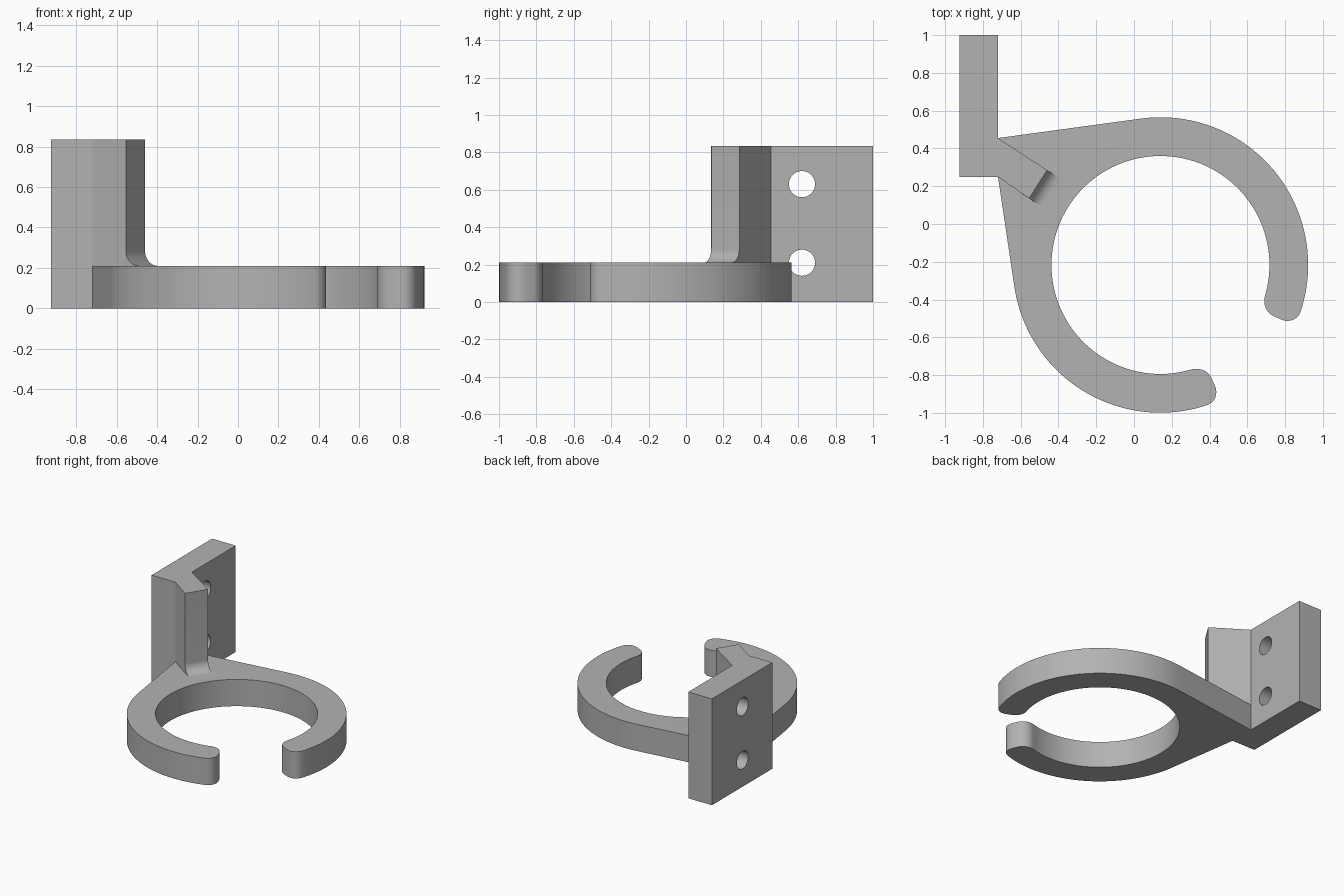
import bpy, bmesh, math
from mathutils import Vector, Matrix

if "Cube" in bpy.data.objects:
    bpy.data.objects.remove(bpy.data.objects["Cube"], do_unlink=True)

grey = bpy.data.materials.new("plain grey")
grey.use_nodes = True
grey.diffuse_color = (0.45, 0.45, 0.45, 1)
grey.node_tree.nodes["Principled BSDF"].inputs["Base Color"].default_value = grey.diffuse_color


def extrude(name, outline, depth, matrix=Matrix()):
    """Prism from a closed 2D outline, extruded along local z."""
    bm = bmesh.new()
    face = bm.faces.new([bm.verts.new((p[0], p[1], 0)) for p in outline])
    new = bmesh.ops.extrude_face_region(bm, geom=[face])["geom"]
    bmesh.ops.translate(bm, vec=(0, 0, depth),
                        verts=[v for v in new if isinstance(v, bmesh.types.BMVert)])
    bmesh.ops.transform(bm, matrix=matrix, verts=bm.verts)
    bmesh.ops.recalc_face_normals(bm, faces=bm.faces)
    mesh = bpy.data.meshes.new(name)
    bm.to_mesh(mesh)
    bm.free()
    obj = bpy.data.objects.new(name, mesh)
    bpy.context.collection.objects.link(obj)
    mesh.materials.append(grey)
    return obj


def boolean(target, tool, operation):
    bpy.context.view_layer.objects.active = target
    mod = target.modifiers.new(operation, "BOOLEAN")
    mod.operation, mod.object, mod.solver = operation, tool, "EXACT"
    bpy.ops.object.modifier_apply(modifier=mod.name)
    bpy.data.objects.remove(tool, do_unlink=True)


CENTRE = Vector((0.14, -0.217))
R_IN, R_OUT, RING_H = 0.577, 0.782, 0.21
POST_H = 0.835
GAP_A, GAP_B = math.radians(-24.3), math.radians(294.3)
back_corner, front_corner = Vector((-0.72, 0.455)), Vector((-0.72, 0.25))


def polar(r, a):
    return CENTRE + Vector((r * math.cos(a), r * math.sin(a)))


def arc(r, a, b, n):
    return [polar(r, a + (b - a) * i / n) for i in range(n + 1)]


def tangent_angle(p, side):
    d = p - CENTRE
    return math.atan2(d.y, d.x) % math.tau + side * math.acos(R_OUT / d.length)


# Open ring: rounded tips, joined to the post by two tangent flanks
TIP = 0.08


def tip(end, inward):
    """Rounded tip from the inner to the outer radius; inward is the angular sign."""
    points = []
    for r, start in ((R_IN + TIP, math.pi), (R_OUT - TIP, math.pi / 2)):
        for i in range(9):
            t = start - i * math.pi / 16
            rr = r + TIP * math.cos(t)
            points.append(polar(rr, end + inward * TIP * (1 - math.sin(t)) / rr))
    return points


pad_in, pad_out = TIP / R_IN, TIP / R_OUT
outline = tip(GAP_A, 1)
outline += arc(R_OUT, GAP_A + pad_out, tangent_angle(back_corner, -1), 48)[1:]
outline += [back_corner, front_corner]
outline += arc(R_OUT, tangent_angle(front_corner, 1), GAP_B - pad_out, 40)[:-1]
outline += tip(GAP_B, -1)[::-1]
outline += arc(R_IN, GAP_B - pad_in, GAP_A + pad_in, 96)[1:-1]
holder = extrude("ring_holder", outline, RING_H)

# Mounting plate with its angled post
post_front, post_back = Vector((-0.555, 0.135)), Vector((-0.46, 0.285))
bracket = extrude("bracket", [(-0.925, 0.25), front_corner, post_front, post_back,
                              back_corner, (-0.72, 1), (-0.925, 1)], POST_H)

# Concave fillet where the post meets the ring
R_FIL, SINK = 0.075, 0.04
across = (post_back - post_front).normalized()
out = Vector((across.y, -across.x))
frame = Matrix(((out.x, 0, across.x, post_front.x),
                (out.y, 0, across.y, post_front.y),
                (0, 1, 0, RING_H),
                (0, 0, 0, 1)))
curve = [(R_FIL * (1 - math.cos(t)), R_FIL * (1 - math.sin(t)))
         for t in (i * math.pi / 20 for i in range(11))]
fillet = extrude("fillet", [(-SINK, -SINK), (-SINK, R_FIL)] + curve + [(R_FIL, -SINK)],
                 (post_back - post_front).length, frame)

boolean(holder, bracket, "UNION")
boolean(holder, fillet, "UNION")

# Two screw holes through the plate
circle = [(0.07 * math.cos(i * math.tau / 40), 0.07 * math.sin(i * math.tau / 40)) for i in range(40)]
for z in (0.21, 0.63):
    drill = extrude("drill", circle, 0.4,
                    Matrix.Translation((-1.02, 0.62, z)) @ Matrix.Rotation(math.pi / 2, 4, "Y"))
    boolean(holder, drill, "DIFFERENCE")

# Smooth curved walls, keep crisp edges
bpy.ops.object.select_all(action="DESELECT")
holder.select_set(True)
bpy.context.view_layer.objects.active = holder
bpy.ops.object.shade_smooth_by_angle(angle=math.radians(30))
